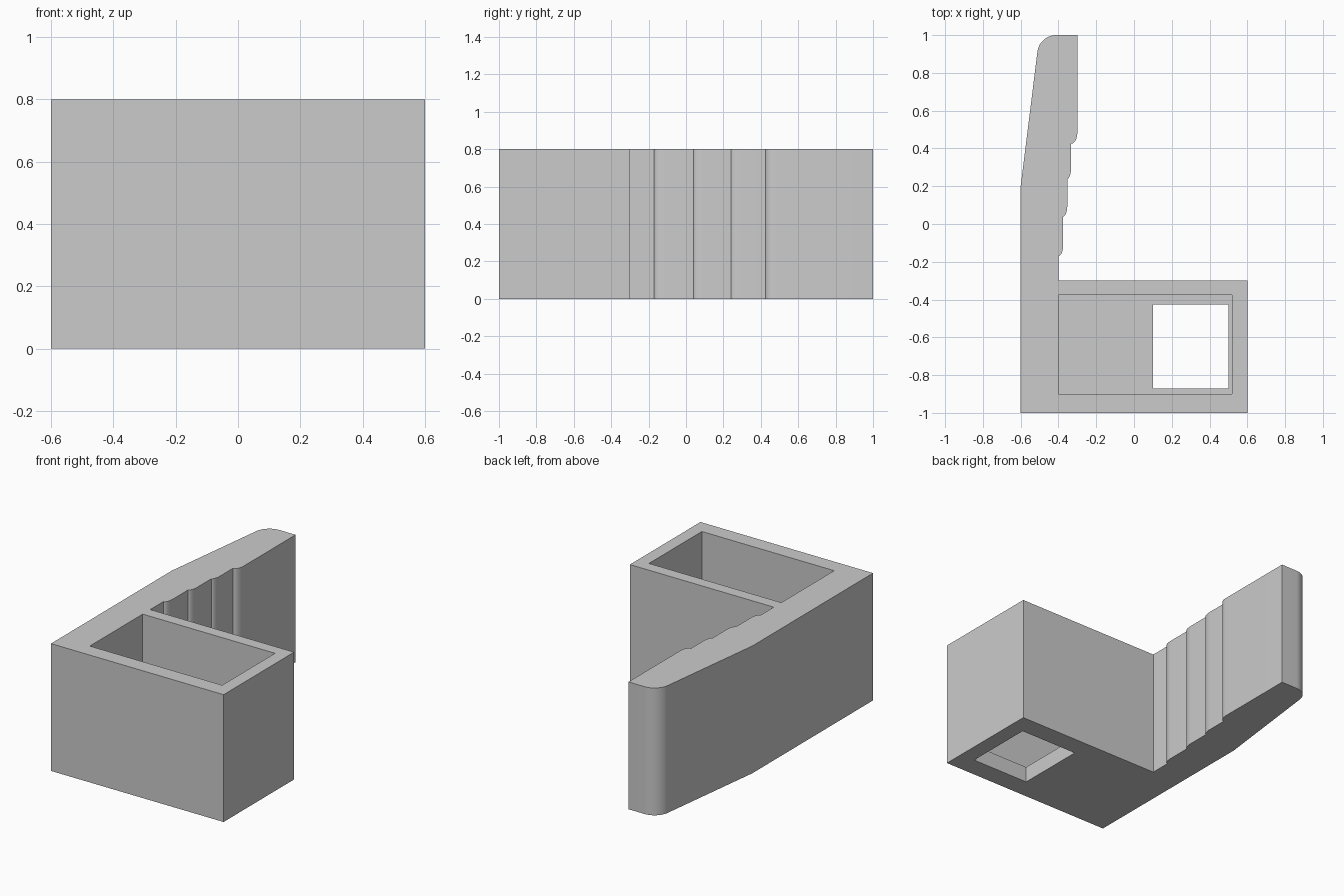
import bpy, bmesh
from math import sin, cos, pi, radians

if "Cube" in bpy.data.objects:
    bpy.data.objects.remove(bpy.data.objects["Cube"])

H = 0.8


def prism(name, outline, z0, z1):
    """Extrude a flat outline from z0 to z1."""
    bm = bmesh.new()
    face = bm.faces.new([bm.verts.new((x, y, z0)) for x, y in outline])
    top = bmesh.ops.extrude_face_region(bm, geom=[face])["geom"]
    bmesh.ops.translate(bm, vec=(0, 0, z1 - z0),
                        verts=[g for g in top if isinstance(g, bmesh.types.BMVert)])
    bmesh.ops.recalc_face_normals(bm, faces=bm.faces)
    mesh = bpy.data.meshes.new(name)
    bm.to_mesh(mesh)
    bm.free()
    ob = bpy.data.objects.new(name, mesh)
    bpy.context.collection.objects.link(ob)
    return ob


def rect(x0, x1, y0, y1):
    return [(x0, y0), (x1, y0), (x1, y1), (x0, y1)]


# Outline: box section, then rounded steps up the inner side of the arm
outline = [(-0.6, -1), (0.6, -1), (0.6, -0.3), (-0.4, -0.3)]
steps = [(-0.4, -0.375, -0.17, -0.11), (-0.375, -0.353, 0.04, 0.10),
         (-0.353, -0.333, 0.24, 0.30), (-0.333, -0.3, 0.425, 0.485)]
for x0, x1, y0, y1 in steps:
    for i in range(9):
        t = i / 8 * pi / 2
        outline.append((x0 + (x1 - x0) * sin(t), y1 - (y1 - y0) * cos(t)))

# Rounded tip and tapered outer side of the arm
outline.append((-0.3, 1))
for i in range(13):
    a = radians(90 + 82.9 * i / 12)
    outline.append((-0.412 + 0.1 * cos(a), 0.9 + 0.1 * sin(a)))
outline.append((-0.6, 0.2))
body = prism("bracket_body", outline, 0, H)

# Open-topped pocket and the window through its floor
cutters = [prism("pocket_cutter", rect(-0.4, 0.52, -0.9, -0.375), 0.1, H + 0.1),
           prism("window_cutter", rect(0.1, 0.5, -0.87, -0.425), -0.1, 0.3)]
bpy.context.view_layer.objects.active = body
body.select_set(True)
for cutter in cutters:
    cutter.hide_render = True
    mod = body.modifiers.new(cutter.name, 'BOOLEAN')
    mod.operation = 'DIFFERENCE'
    mod.solver = 'EXACT'
    mod.object = cutter
    bpy.ops.object.modifier_apply(modifier=mod.name)
    bpy.data.objects.remove(cutter)

bpy.ops.object.shade_smooth_by_angle(angle=radians(30))
